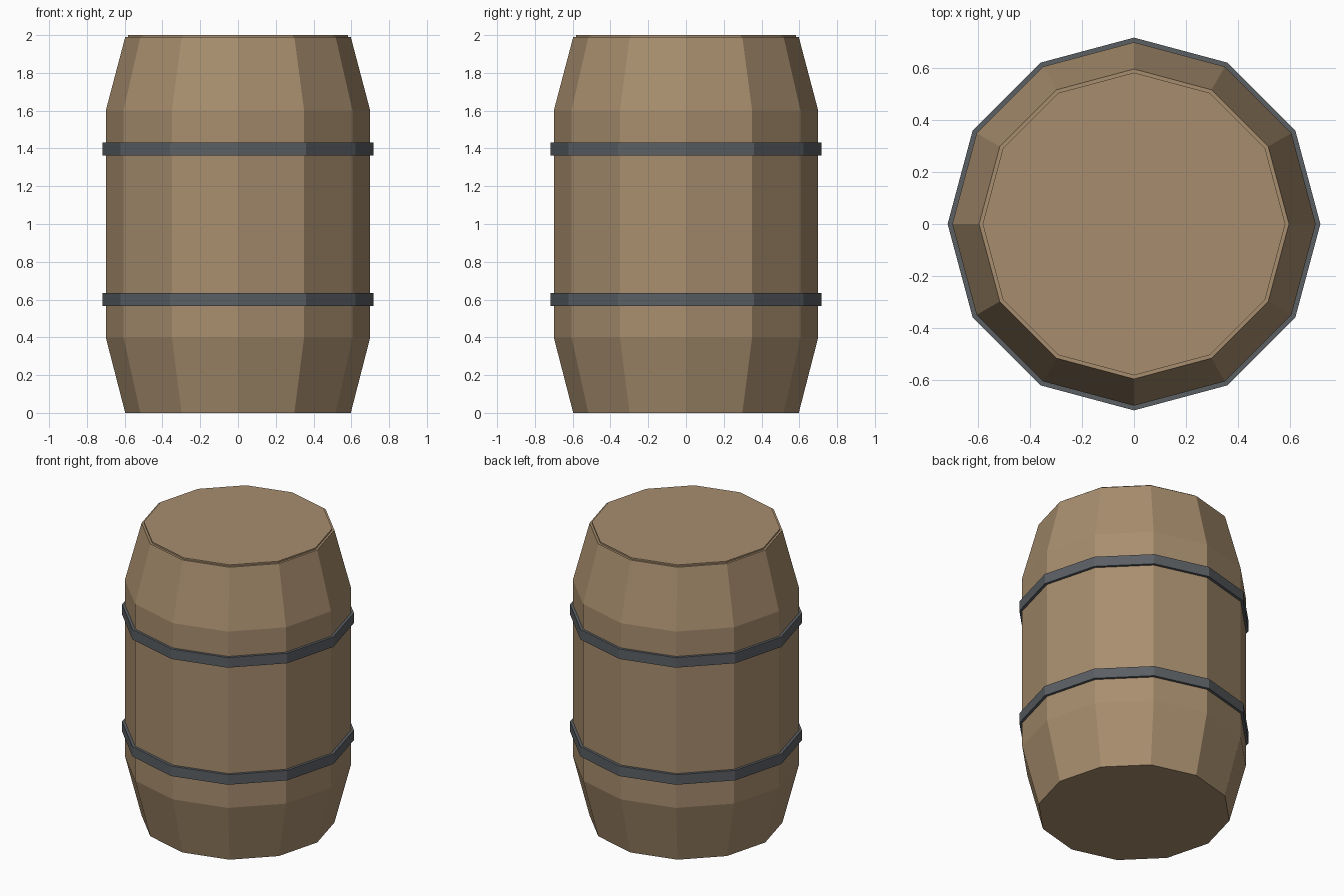
import bpy
import bmesh
from math import cos, sin, tau

SIDES = 12

cube = bpy.data.objects.get("Cube")
if cube:
    bpy.data.objects.remove(cube, do_unlink=True)


def make_material(name, colour):
    mat = bpy.data.materials.new(name)
    mat.use_nodes = True
    mat.diffuse_color = colour
    for node in mat.node_tree.nodes:
        if node.type == "BSDF_PRINCIPLED":
            node.inputs["Base Color"].default_value = colour
    return mat


def lathe(name, profile, mat, closed=False):
    """Spin (radius, height) points round z; cap the ends or close the loop."""
    bm = bmesh.new()
    rings = [[bm.verts.new((r * cos(tau * i / SIDES), r * sin(tau * i / SIDES), z))
              for i in range(SIDES)] for r, z in profile]
    pairs = list(zip(rings, rings[1:]))
    if closed:
        pairs.append((rings[-1], rings[0]))
    else:
        bm.faces.new(rings[0][::-1])
        bm.faces.new(rings[-1])
    for low, high in pairs:
        for i in range(SIDES):
            j = (i + 1) % SIDES
            bm.faces.new((low[i], low[j], high[j], high[i]))
    bmesh.ops.recalc_face_normals(bm, faces=bm.faces)
    mesh = bpy.data.meshes.new(name)
    bm.to_mesh(mesh)
    bm.free()
    mesh.materials.append(mat)
    obj = bpy.data.objects.new(name, mesh)
    bpy.context.collection.objects.link(obj)
    return obj


wood = make_material("brown wood", (0.39, 0.27, 0.156, 1))
iron = make_material("dark iron", (0.105, 0.115, 0.127, 1))

# Barrel body: straight middle, tapered ends
lathe("barrel_body", [(0.597, 0), (0.7, 0.4), (0.7, 1.6), (0.597, 1.99)], wood)

# Thin raised lid
lathe("barrel_lid", [(0.583, 1.97), (0.583, 2.0)], wood)

# Two iron hoops
for label, z in (("lower", 0.6), ("upper", 1.397)):
    lo, hi = z - 0.034, z + 0.034
    lathe(label + "_hoop", [(0.69, lo), (0.718, lo), (0.718, hi), (0.69, hi)], iron, closed=True)
